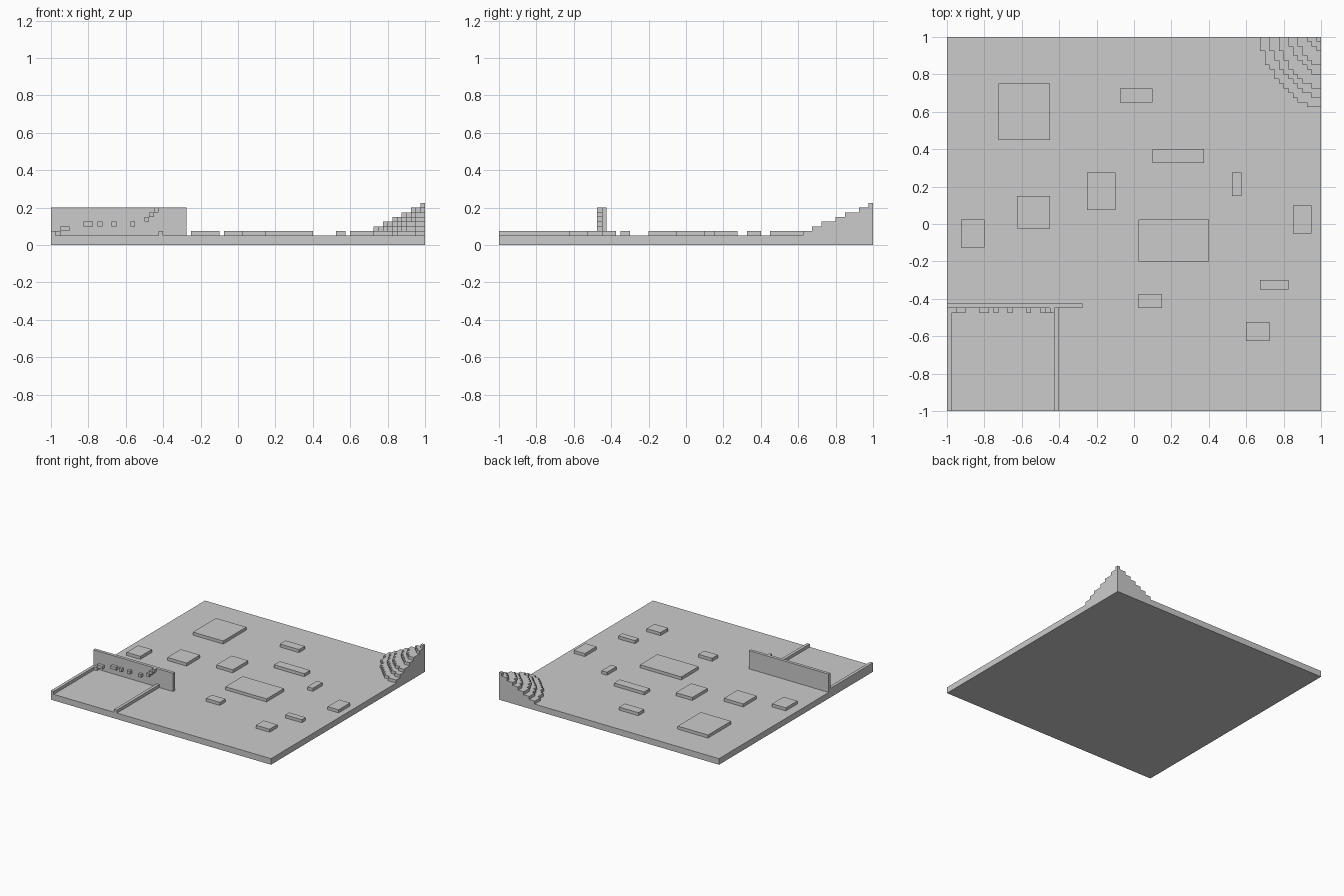
import bpy, bmesh
from mathutils import Vector

if "Cube" in bpy.data.objects:
    bpy.data.objects.remove(bpy.data.objects["Cube"])

U = 0.025      # block size
TOP = 0.05     # top of the slab


def finish(name, bm):
    bmesh.ops.remove_doubles(bm, verts=bm.verts, dist=1e-4)
    bmesh.ops.recalc_face_normals(bm, faces=bm.faces)
    mesh = bpy.data.meshes.new(name)
    bm.to_mesh(mesh)
    bm.free()
    ob = bpy.data.objects.new(name, mesh)
    bpy.context.collection.objects.link(ob)
    return ob


def box(name, x0, x1, y0, y1, z0, z1):
    bm = bmesh.new()
    bmesh.ops.create_cube(bm, size=1)
    size = Vector((x1 - x0, y1 - y0, z1 - z0))
    bmesh.ops.scale(bm, vec=size, verts=bm.verts)
    bmesh.ops.translate(bm, vec=Vector((x0 + x1, y0 + y1, z0 + z1)) / 2, verts=bm.verts)
    return finish(name, bm)


# Ground slab
box("ground_slab", -1, 1, -1, 1, 0, TOP)

# Low raised patches scattered over the ground
patches = [
    (-0.725, -0.45, 0.45, 0.75), (-0.075, 0.1, 0.65, 0.725),
    (0.1, 0.375, 0.325, 0.4), (-0.25, -0.1, 0.075, 0.275),
    (0.525, 0.575, 0.15, 0.275), (-0.625, -0.45, -0.025, 0.15),
    (-0.925, -0.8, -0.125, 0.025), (0.025, 0.4, -0.2, 0.025),
    (0.85, 0.95, -0.05, 0.1), (0.025, 0.15, -0.45, -0.375),
    (0.675, 0.825, -0.35, -0.3), (0.6, 0.725, -0.625, -0.525),
]
for i, p in enumerate(patches):
    box(f"raised_patch_{i + 1}", *p, TOP, TOP + U)

# Wall and the two kerbs running forward from it
box("wall", -1, -0.275, -0.45, -0.425, TOP, 0.2)
box("kerb_left", -1, -0.975, -1, -0.45, TOP, TOP + U)
box("kerb_right", -0.425, -0.4, -1, -0.45, TOP, TOP + U)

# Small blocks on the wall front: x start, x end, bottom
wall_blocks = [
    (-0.975, -0.95, 0.05), (-0.95, -0.9, 0.075), (-0.825, -0.775, 0.1),
    (-0.75, -0.725, 0.1), (-0.675, -0.65, 0.1), (-0.575, -0.55, 0.1),
    (-0.5, -0.475, 0.125), (-0.475, -0.45, 0.15), (-0.45, -0.425, 0.175),
]
for i, (x0, x1, z) in enumerate(wall_blocks):
    box(f"wall_block_{i + 1}", x0, x1, -0.475, -0.45, z, z + U)

# Stepped corner hill: reach of each level along x and y, in blocks
levels = [(13, 15), (11, 13), (9, 11), (7, 8), (5, 6), (3, 3), (1, 1)]


def hill_height(i, j):
    if i < 0 or j < 0:
        return 0
    return sum(((i + .5) / a) ** 1.6 + ((j + .5) / b) ** 1.6 <= 1.03
               for a, b in levels)


bm = bmesh.new()


def quad(*pts):
    bm.faces.new([bm.verts.new((1 - i * U, 1 - j * U, TOP + k * U)) for i, j, k in pts])


for i in range(14):
    for j in range(16):
        h = hill_height(i, j)
        if not h:
            continue
        quad((i, j, h), (i + 1, j, h), (i + 1, j + 1, h), (i, j + 1, h))
        sides = {(-1, 0): ((i, j), (i, j + 1)), (1, 0): ((i + 1, j), (i + 1, j + 1)),
                 (0, -1): ((i, j), (i + 1, j)), (0, 1): ((i, j + 1), (i + 1, j + 1))}
        for (di, dj), (a, b) in sides.items():
            for k in range(hill_height(i + di, j + dj), h):
                quad((*a, k), (*b, k), (*b, k + 1), (*a, k + 1))
finish("corner_hill", bm)
